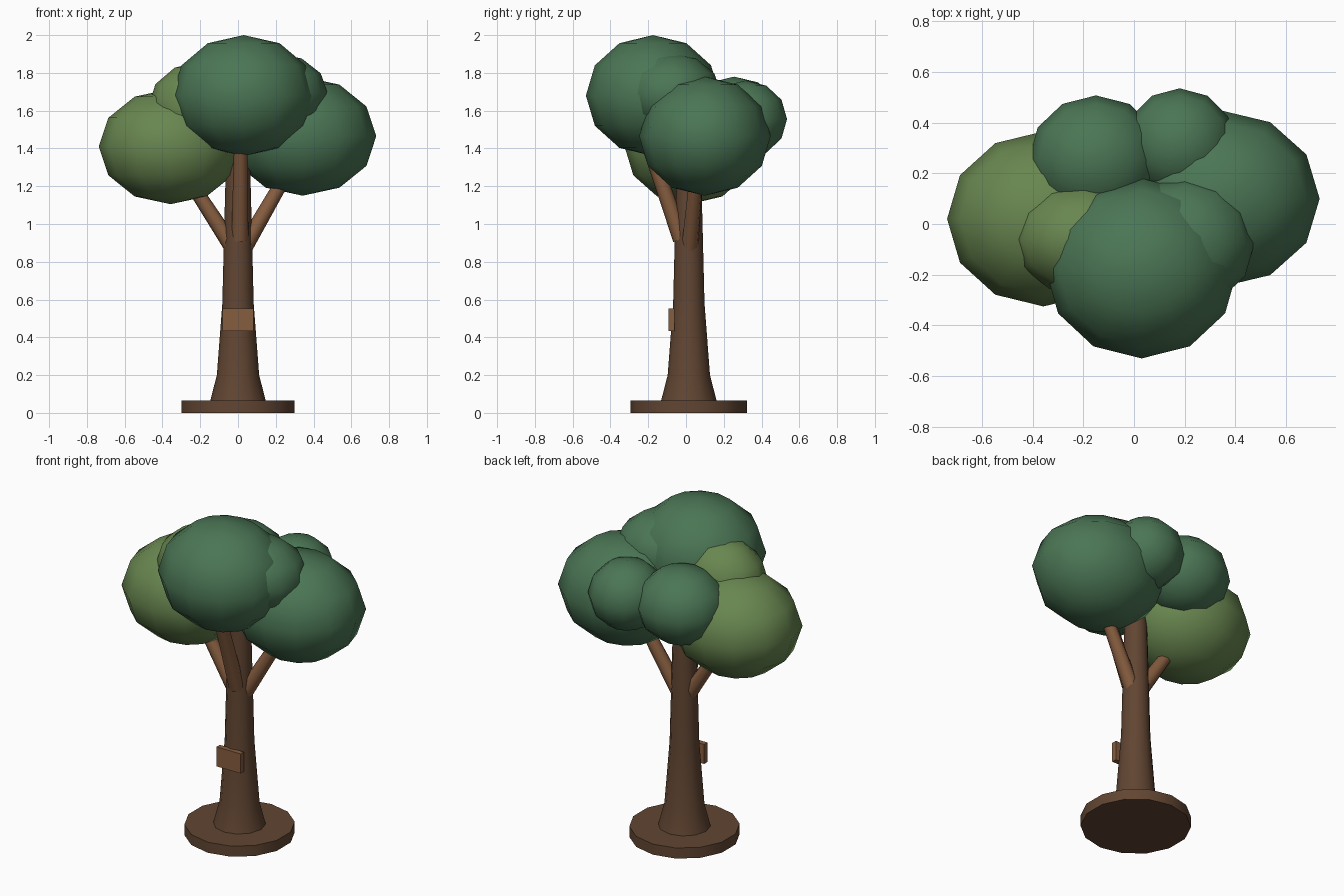
import bpy, math
from mathutils import Vector

if "Cube" in bpy.data.objects:
    bpy.data.objects.remove(bpy.data.objects["Cube"])


def material(name, rgb):
    m = bpy.data.materials.new(name)
    m.diffuse_color = (*rgb, 1)
    m.use_nodes = True
    m.node_tree.nodes["Principled BSDF"].inputs["Base Color"].default_value = m.diffuse_color
    return m


BARK = material("bark", (0.12, 0.06, 0.032))
WOOD = material("light_wood", (0.24, 0.11, 0.05))
DARK = material("dark_leaf", (0.07, 0.18, 0.09))
LIGHT = material("light_leaf", (0.14, 0.24, 0.08))
CY = 0.015  # trunk axis in y


def finish(name, mat, angle=None):
    ob = bpy.context.object
    ob.name = name
    ob.data.materials.append(mat)
    bpy.ops.object.transform_apply(location=False, rotation=False, scale=True)
    if angle:
        bpy.ops.object.shade_smooth_by_angle(angle=math.radians(angle))
    return ob


def lathe(name, profile, sides, mat):
    """Closed turned solid from (radius, z) pairs."""
    verts, faces = [], []
    for r, z in profile:
        for i in range(sides):
            a = 2 * math.pi * i / sides
            verts.append((r * math.sin(a), CY + r * math.cos(a), z))
    for k in range(len(profile) - 1):
        for i in range(sides):
            j = (i + 1) % sides
            a, b = k * sides, (k + 1) * sides
            faces.append((a + j, a + i, b + i, b + j))
    faces.append(tuple(range(sides)))
    top = (len(profile) - 1) * sides
    faces.append(tuple(reversed(range(top, top + sides))))
    me = bpy.data.meshes.new(name)
    me.from_pydata(verts, [], faces)
    ob = bpy.data.objects.new(name, me)
    bpy.context.collection.objects.link(ob)
    bpy.ops.object.select_all(action='DESELECT')
    ob.select_set(True)
    bpy.context.view_layer.objects.active = ob
    return finish(name, mat, 40)


def branch(name, start, end, r1, r2):
    a, b = Vector(start), Vector(end)
    bpy.ops.mesh.primitive_cone_add(vertices=8, radius1=r1, radius2=r2,
                                    depth=(b - a).length, location=(a + b) / 2)
    bpy.context.object.rotation_euler = (b - a).to_track_quat('Z', 'Y').to_euler()
    finish(name, WOOD, 50)


def foliage(name, centre, radii, mat):
    bpy.ops.mesh.primitive_uv_sphere_add(segments=12, ring_count=6, radius=1,
                                         location=centre)
    bpy.context.object.scale = radii
    finish(name, mat, 60)


# Ground disc and flared trunk
lathe("base_disc", [(0.308, 0), (0.308, 0.065)], 14, BARK)
lathe("trunk", [(0.148, 0.06), (0.112, 0.2), (0.083, 0.58), (0.075, 0.9),
                (0.066, 1.25), (0.06, 1.42)], 12, BARK)

# Plaque on the front of the trunk
bpy.ops.mesh.primitive_cube_add(size=1, location=(0, -0.076, 0.493))
bpy.context.object.scale = (0.163, 0.032, 0.12)
finish("plaque", WOOD)

# Branches
branch("branch_right", (0.03, 0.02, 0.87), (0.29, 0.06, 1.32), 0.045, 0.034)
branch("branch_left", (-0.03, 0.015, 0.88), (-0.29, 0.02, 1.28), 0.045, 0.034)
branch("branch_front", (0.01, -0.025, 0.92), (0.015, -0.2, 1.42), 0.045, 0.036)

# Overlapping leaf clumps
foliage("foliage_front", (0.03, -0.175, 1.68), (0.38, 0.355, 0.32), DARK)
foliage("foliage_left", (-0.357, 0.02, 1.41), (0.38, 0.345, 0.305), LIGHT)
foliage("foliage_right", (0.342, 0.1, 1.465), (0.39, 0.348, 0.315), DARK)
foliage("foliage_back_left", (-0.15, 0.255, 1.555), (0.265, 0.252, 0.225), DARK)
foliage("foliage_back_right", (0.18, 0.315, 1.555), (0.22, 0.22, 0.205), DARK)
foliage("foliage_upper_left", (-0.195, -0.06, 1.62), (0.28, 0.225, 0.24), LIGHT)
foliage("foliage_upper_right", (0.2, -0.075, 1.69), (0.275, 0.26, 0.215), DARK)
